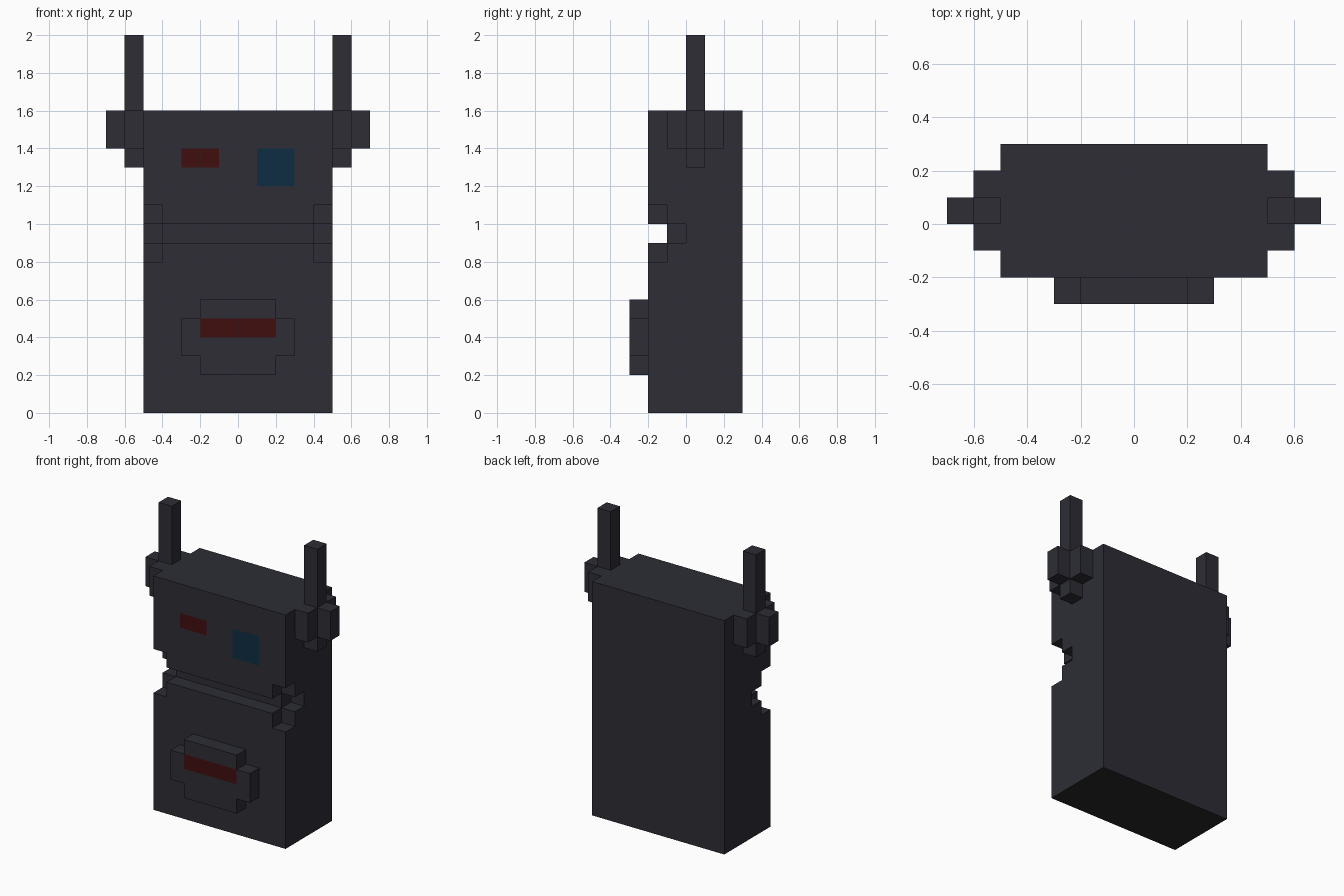
import bpy, bmesh, math
from itertools import product
from mathutils import Vector

if "Cube" in bpy.data.objects:
    bpy.data.objects.remove(bpy.data.objects["Cube"])

U = 0.1  # size of one block; cell i spans i*U .. (i+1)*U


def material(name, rgb):
    m = bpy.data.materials.new(name)
    m.diffuse_color = (*rgb, 1)
    m.use_nodes = True
    m.node_tree.nodes["Principled BSDF"].inputs["Base Color"].default_value = m.diffuse_color
    return m


MATS = [material("dark_slate", (0.026, 0.026, 0.036)),
        material("dark_red", (0.053, 0.0044, 0.0048)),
        material("deep_blue", (0.0044, 0.027, 0.054)),
        material("charcoal", (0.022, 0.022, 0.023))]


def box(x0, x1, y0, y1, z0, z1):
    """All block cells inside a box given in block units."""
    return set(product(range(x0, x1), range(y0, y1), range(z0, z1)))


def mirrored(cells):
    return {(-x - 1, y, z) for x, y, z in cells}


# Body: a slab with a groove across the front and deeper notches at both ends
notch = box(4, 5, -2, -1, 8, 11) | box(4, 5, -1, 0, 9, 10)
body = box(-5, 5, -2, 3, 0, 16) - box(-5, 5, -2, -1, 9, 10) - notch - mirrored(notch)

# Stepped side knobs and the upright rods on them
knob = box(5, 6, -1, 2, 14, 16) | box(5, 6, 0, 1, 13, 16) | box(6, 7, 0, 1, 14, 16)
rod = box(5, 6, 0, 1, 16, 20)

# Raised cross-shaped mouth panel
mouth = box(-2, 2, -3, -2, 2, 6) | box(-3, 3, -3, -2, 3, 5)

PARTS = {"body": body, "mouth_panel": mouth,
         "right_knob": knob, "left_knob": mirrored(knob),
         "right_rod": rod, "left_rod": mirrored(rod)}
SOLID = set().union(*PARTS.values())


def colour(cell, d):
    """Painted patches on the front faces, charcoal underside."""
    x, y, z = cell
    if d == (0, -1, 0):
        if y == -3 and z == 4 and -2 <= x < 2:
            return 1                                   # mouth stripe
        if y == -2 and z == 13 and -3 <= x < -1:
            return 1                                   # narrow red eye
        if y == -2 and z in (12, 13) and 1 <= x < 3:
            return 2                                   # square blue eye
    if d == (0, 0, -1) and z == 0:
        return 3
    return 0


def build(name, cells):
    """Outer skin of the cells, merged into large flat faces."""
    bm = bmesh.new()
    for c in sorted(cells):
        for axis, s in product(range(3), (-1, 1)):
            d = tuple(s if i == axis else 0 for i in range(3))
            if tuple(a + b for a, b in zip(c, d)) in SOLID:
                continue
            n = Vector(d)
            u = Vector([1 if i == (axis + 1) % 3 else 0 for i in range(3)])
            v = n.cross(u)
            mid = Vector(c) + Vector((0.5, 0.5, 0.5)) + n / 2
            f = bm.faces.new([bm.verts.new((mid + u * a / 2 + v * b / 2) * U)
                              for a, b in ((-1, -1), (1, -1), (1, 1), (-1, 1))])
            f.material_index = colour(c, d)
    bmesh.ops.remove_doubles(bm, verts=bm.verts, dist=0.001)
    bmesh.ops.dissolve_limit(bm, angle_limit=math.radians(1), verts=bm.verts,
                             edges=bm.edges, delimit={'MATERIAL'})
    me = bpy.data.meshes.new(name)
    bm.to_mesh(me)
    bm.free()
    for m in MATS:
        me.materials.append(m)
    bpy.context.collection.objects.link(bpy.data.objects.new(name, me))


for part, cells in PARTS.items():
    build(part, cells)
